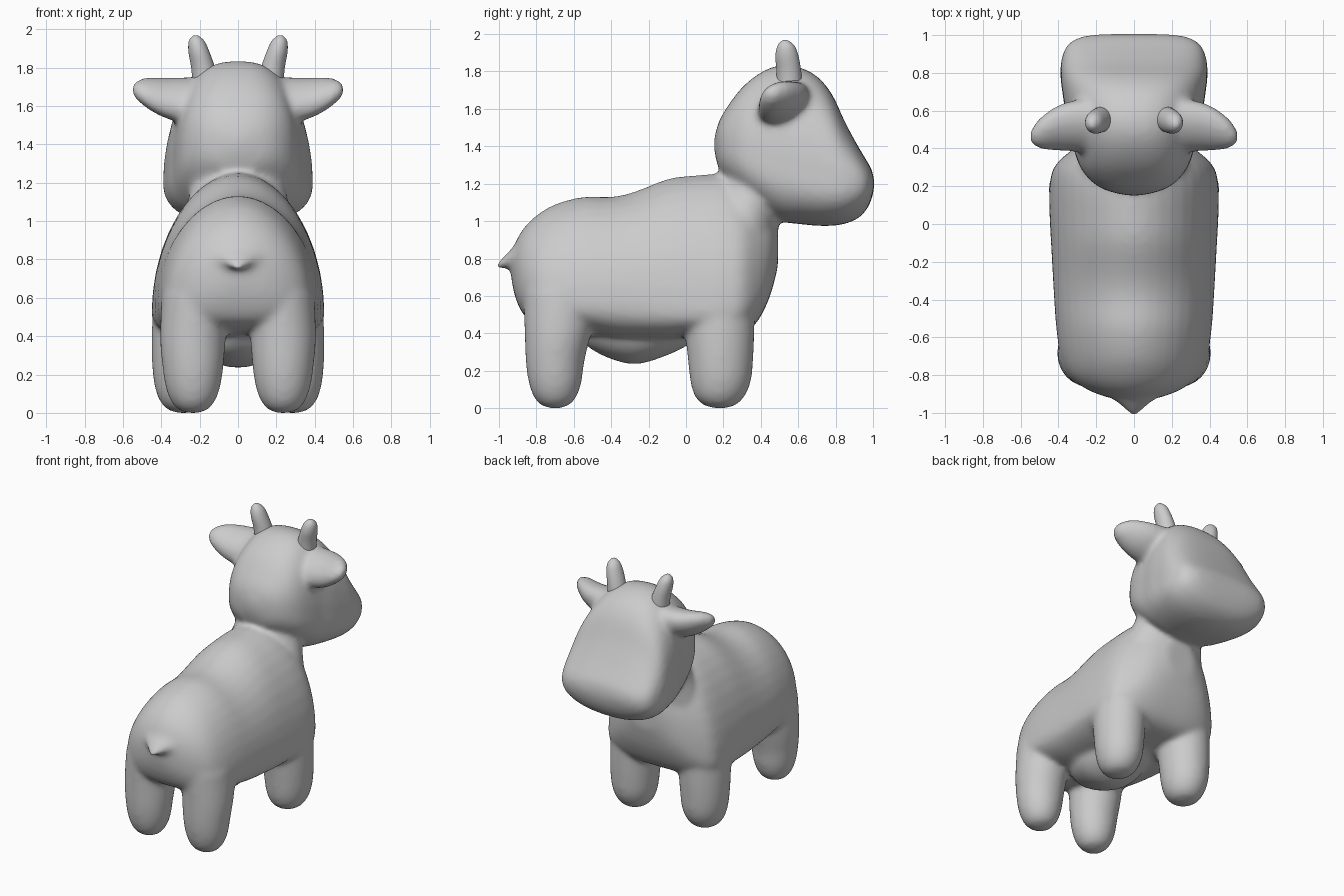
import bpy, bmesh, math
from mathutils import Vector

SEG = 40


def spow(v, e):
    return math.copysign(abs(v) ** e, v)


def smooth_rows(rows, steps=3):
    """Catmull-Rom interpolation between section rows."""
    out = []
    for i in range(len(rows) - 1):
        a, b = rows[max(i - 1, 0)], rows[i]
        c, d = rows[i + 1], rows[min(i + 2, len(rows) - 1)]
        for k in range(steps):
            t = k / steps
            out.append([0.5 * (2 * q + (r - p) * t + (2 * p - 5 * q + 4 * r - s) * t * t
                               + (3 * q - p - 3 * r + s) * t ** 3)
                        for p, q, r, s in zip(a, b, c, d)])
    return out + [list(rows[-1])]


def loft(bm, rows, ring, mirror=False):
    """Skin a closed tube through rows; optionally repeat it across x = 0."""
    for side in ((1, -1) if mirror else (1,)):
        rings = []
        for row in smooth_rows(rows):
            pts = [Vector(ring(row, 2 * math.pi * k / SEG)) for k in range(SEG)]
            rings.append([bm.verts.new((p.x * side, p.y, p.z)) for p in pts])
        for a, b in zip(rings, rings[1:]):
            for k in range(SEG):
                j = (k + 1) % SEG
                bm.faces.new((a[k], a[j], b[j], b[k]))
        bm.faces.new(rings[0])
        bm.faces.new(rings[-1])


def section(top_n, low_n):
    """Upright cross-section: row = y, mid z, top z, bottom z, half width."""
    def ring(r, a):
        y, mid, top, low, w = r
        c, s = math.cos(a), math.sin(a)
        n = top_n if s > 0 else low_n
        h = top - mid if s > 0 else mid - low
        return w * spow(c, 2 / n), y, mid + h * spow(s, 2 / n)
    return ring


def level(r, a):
    """Horizontal oval: row = x, y, z, radius x, radius y."""
    return r[0] + r[3] * math.cos(a), r[1] + r[4] * math.sin(a), r[2]


def ear_ring(r, a):
    """Tilted oval facing sideways: row = x, y, z, long radius, short radius."""
    u, v, t = r[3] * math.cos(a), r[4] * math.sin(a), math.radians(32)
    return r[0], r[1] + u * math.cos(t) - v * math.sin(t), r[2] + u * math.sin(t) + v * math.cos(t)


def finish(bm, name, remesh=False):
    bmesh.ops.recalc_face_normals(bm, faces=bm.faces)
    for f in bm.faces:
        f.smooth = True
    me = bpy.data.meshes.new(name)
    bm.to_mesh(me)
    bm.free()
    ob = bpy.data.objects.new(name, me)
    bpy.context.collection.objects.link(ob)
    if remesh:
        m = ob.modifiers.new("blend", 'REMESH')
        m.mode, m.voxel_size, m.use_smooth_shade = 'VOXEL', 0.016, True
        s = ob.modifiers.new("soften", 'SMOOTH')
        s.factor, s.iterations = 0.5, 16
    return ob


body = bmesh.new()

# torso
loft(body, [
    (-0.935, .76, .81, .70, .04), (-0.915, .73, .88, .60, .15), (-0.87, .68, .96, .50, .26),
    (-0.80, .62, 1.03, .45, .345), (-0.70, .58, 1.09, .42, .39), (-0.55, .58, 1.13, .40, .412),
    (-0.40, .58, 1.13, .37, .423), (-0.28, .57, 1.155, .36, .43), (-0.10, .55, 1.225, .36, .44),
    (0.05, .53, 1.245, .38, .448), (0.20, .53, 1.25, .39, .448), (0.30, .56, 1.22, .40, .425),
    (0.38, .63, 1.17, .46, .345), (0.45, .75, 1.11, .60, .235), (0.492, .88, 1.02, .76, .11)],
    section(1.92, 2.8))

# udder
loft(body, [(-0.58, .42, .46, .38, .02), (-0.50, .42, .5, .31, .15), (-0.38, .42, .5, .255, .22),
            (-0.26, .42, .5, .235, .24), (-0.12, .42, .5, .275, .22), (0.0, .42, .5, .33, .15),
            (0.08, .42, .46, .39, .02)], section(2, 2))

# neck
loft(body, [(0, .24, .75, .36, .20), (0, .28, .95, .31, .21), (0, .325, 1.1, .265, .19),
            (0, .36, 1.22, .23, .18), (0, .4, 1.35, .22, .18)], level)

# head and muzzle
loft(body, [
    (0.150, 1.41, 1.44, 1.38, .03), (0.175, 1.40, 1.53, 1.28, .14), (0.22, 1.38, 1.61, 1.22, .22),
    (0.30, 1.34, 1.715, 1.14, .285), (0.40, 1.29, 1.795, 1.06, .32), (0.50, 1.25, 1.833, 1.0, .34),
    (0.60, 1.22, 1.825, .985, .365), (0.70, 1.20, 1.775, .975, .38), (0.78, 1.19, 1.68, .975, .39),
    (0.85, 1.19, 1.53, .985, .388), (0.92, 1.20, 1.40, 1.015, .37), (0.965, 1.20, 1.325, 1.06, .335),
    (0.993, 1.20, 1.275, 1.12, .27), (1.006, 1.20, 1.225, 1.175, .17)], section(2.5, 2.3))

# ears
loft(body, [(.20, .52, 1.632, .155, .10), (.30, .52, 1.632, .15, .10), (.38, .512, 1.642, .138, .09),
            (.45, .495, 1.66, .115, .077), (.51, .475, 1.678, .08, .056), (.54, .465, 1.683, .045, .036),
            (.552, .46, 1.685, .02, .02)], ear_ring, mirror=True)

# front legs
loft(body, [(.285, .18, .0, .03, .03), (.285, .18, .015, .08, .085), (.285, .18, .06, .122, .132),
            (.285, .185, .14, .15, .162), (.285, .185, .25, .163, .174), (.28, .18, .4, .17, .186),
            (.27, .17, .62, .17, .20)], level, mirror=True)

# rear legs
loft(body, [(.235, -.70, .0, .03, .03), (.235, -.70, .015, .075, .075), (.235, -.70, .06, .115, .115),
            (.235, -.70, .14, .144, .142), (.235, -.70, .25, .16, .157), (.235, -.685, .4, .172, .178),
            (.225, -.66, .62, .172, .21)], level, mirror=True)

# tail
loft(body, [(-1.012, .76, .775, .745, .02), (-.99, .77, .795, .745, .045), (-.96, .785, .825, .75, .075),
            (-.93, .80, .855, .74, .11), (-.88, .82, .90, .70, .18)], section(2, 2))
finish(body, "body", remesh=True)

# horns
horns = bmesh.new()
loft(horns, [(.165, .555, 1.70, .07, .07), (.182, .55, 1.80, .062, .066), (.203, .54, 1.88, .055, .062),
             (.215, .535, 1.935, .042, .047), (.22, .53, 1.963, .018, .02), (.22, .53, 1.968, .002, .002)],
     level, mirror=True)
finish(horns, "horns")
